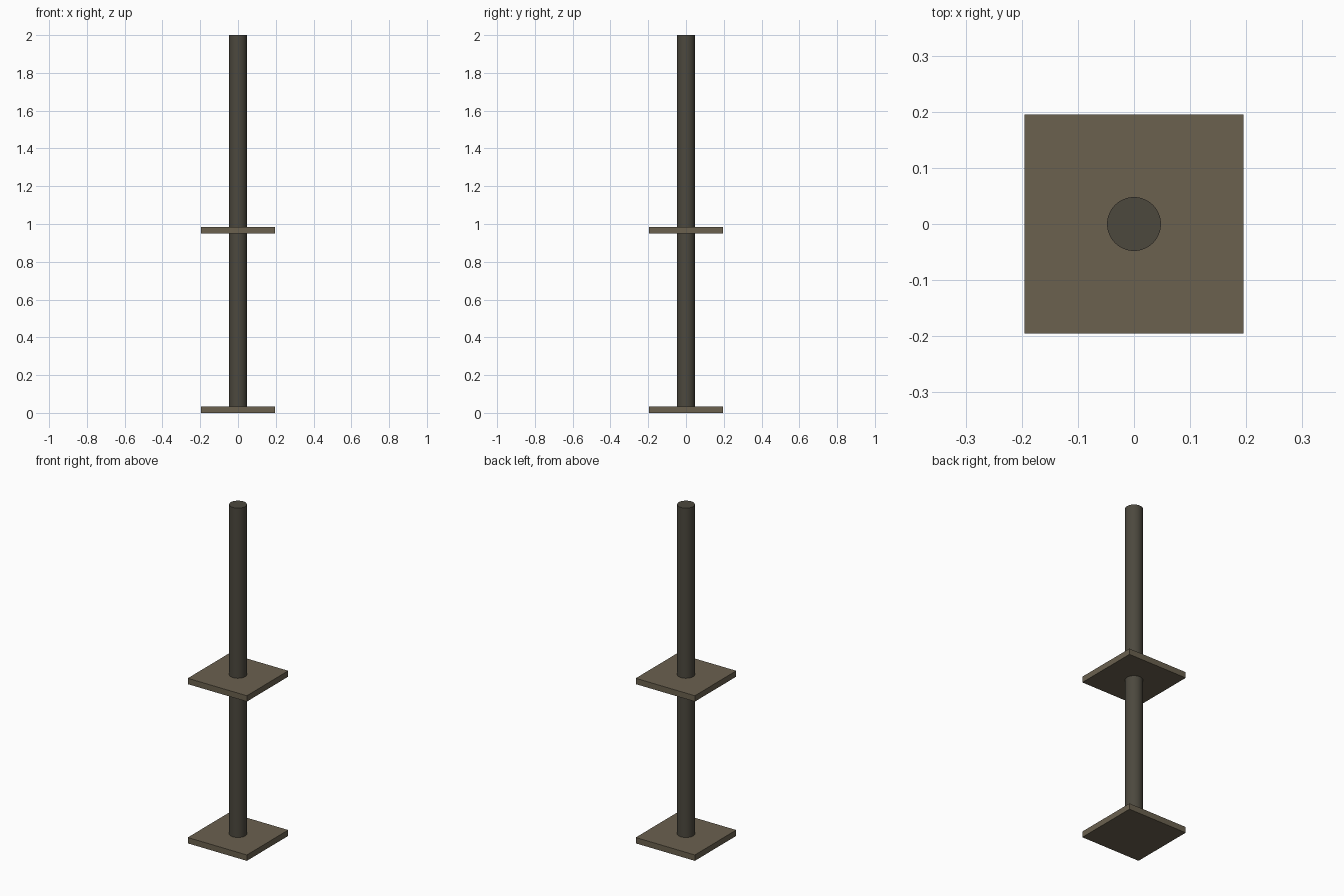
import bpy

if "Cube" in bpy.data.objects:
    bpy.data.objects.remove(bpy.data.objects["Cube"])


def make_material(name, rgb):
    m = bpy.data.materials.new(name)
    m.diffuse_color = (*rgb, 1.0)
    m.use_nodes = True
    m.node_tree.nodes["Principled BSDF"].inputs["Base Color"].default_value = m.diffuse_color
    return m


plate_mat = make_material("brown metal", (0.145, 0.119, 0.078))
pole_mat = make_material("dark grey metal", (0.072, 0.065, 0.048))

HALF = 0.195    # half width of the square plates
THICK = 0.035   # plate thickness
RADIUS = 0.048  # pole radius


def plate(name, z):
    bpy.ops.mesh.primitive_cube_add(size=1, location=(0, 0, z + THICK / 2))
    ob = bpy.context.object
    ob.name = name
    ob.scale = (2 * HALF, 2 * HALF, THICK)
    bpy.ops.object.transform_apply(location=False, rotation=False, scale=True)
    ob.data.materials.append(plate_mat)


def pole(name, z0, z1):
    bpy.ops.mesh.primitive_cylinder_add(vertices=48, radius=RADIUS, depth=z1 - z0,
                                        location=(0, 0, (z0 + z1) / 2))
    ob = bpy.context.object
    ob.name = name
    ob.data.materials.append(pole_mat)
    bpy.ops.object.shade_smooth_by_angle()


# Square base and middle plate
plate("base_plate", 0.0)
plate("middle_plate", 0.95)

# Round pole, below and above the middle plate
pole("lower_pole", THICK, 0.95)
pole("upper_pole", 0.95 + THICK, 2.0)
